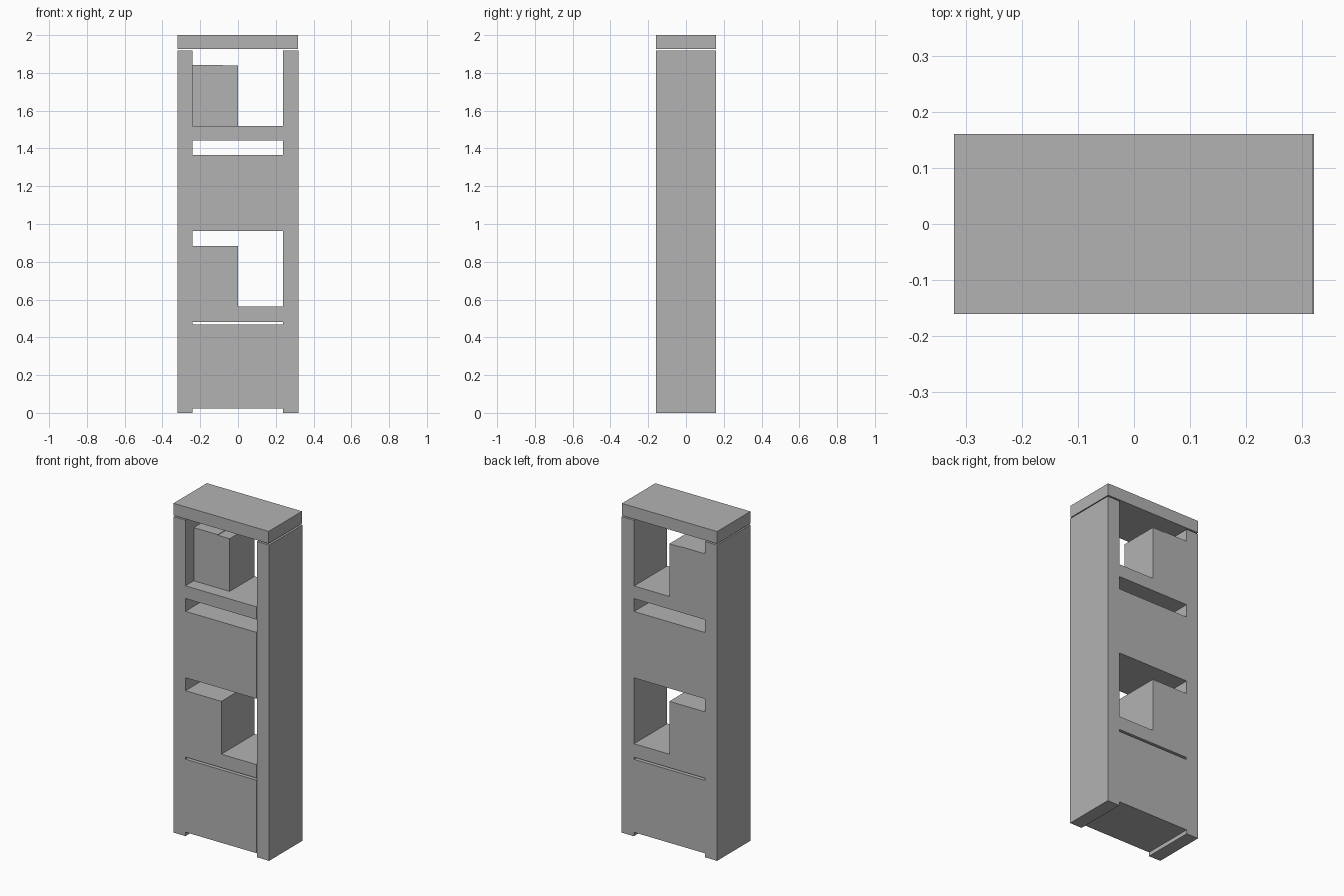
import bpy

cube = bpy.data.objects.get("Cube")
if cube:
    bpy.data.objects.remove(cube, do_unlink=True)

grey = bpy.data.materials.new("plain grey")
grey.use_nodes = True
colour = (0.45, 0.45, 0.45, 1)
grey.diffuse_color = colour
for node in grey.node_tree.nodes:
    if node.type == 'BSDF_PRINCIPLED':
        node.inputs["Base Color"].default_value = colour

FRONT, BACK = -0.16, 0.16
INNER_RIGHT, INNER_LEFT = -0.241, 0.237


def box(name, x, z, y=(FRONT, BACK)):
    """Box spanning the given (min, max) ranges."""
    spans = (x, y, z)
    bpy.ops.mesh.primitive_cube_add(size=1, location=[(a + b) / 2 for a, b in spans])
    ob = bpy.context.object
    ob.name = name
    ob.scale = [b - a for a, b in spans]
    bpy.ops.object.transform_apply(location=False, rotation=False, scale=True)
    ob.data.materials.append(grey)
    return ob


# Upright side panels and the top board
box("right_side_panel", (-0.321, INNER_RIGHT), (0, 1.918))
box("left_side_panel", (0.239, 0.321), (0, 1.918))
box("top_board", (-0.321, 0.318), (1.926, 2))

# Shelves
for i, span in enumerate([(0.024, 0.10), (0.48, 0.562), (0.962, 1.043), (1.443, 1.52)]):
    box(f"shelf_{i + 1}", (INNER_RIGHT, INNER_LEFT), span)

# Full-width blocks of books
box("bottom_book_row", (INNER_RIGHT, INNER_LEFT), (0.10, 0.467))
box("third_book_row", (INNER_RIGHT, INNER_LEFT), (1.043, 1.365))

# Half-width blocks of books; the upper one is set back from the front
box("second_book_block", (INNER_RIGHT, 0), (0.562, 0.883))
box("upper_book_block", (INNER_RIGHT, -0.08), (1.52, 1.843), (-0.08, BACK))
box("upper_end_book", (-0.08, 0), (1.52, 1.84), (-0.08, BACK))
